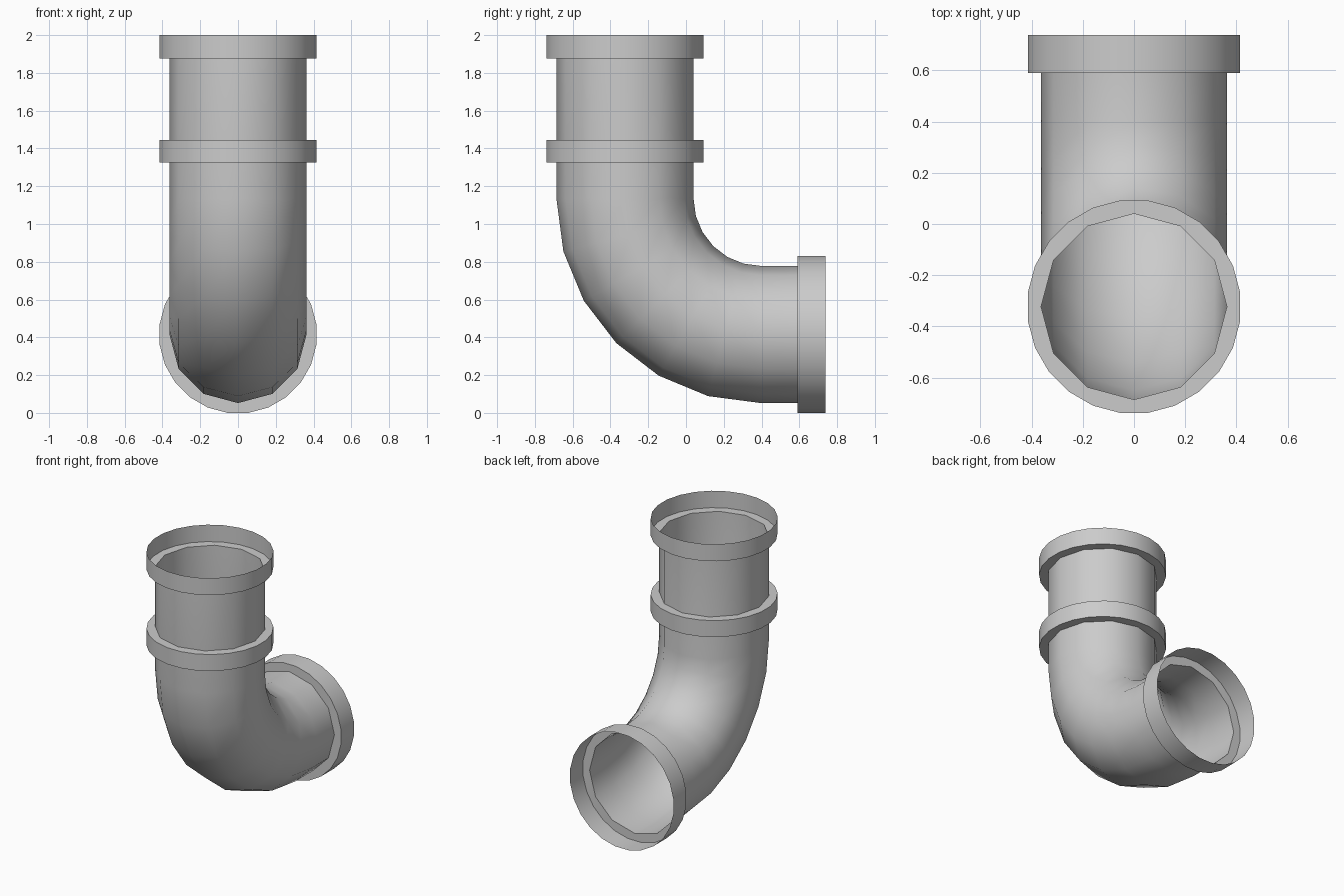
import bpy, bmesh, math
from math import sin, cos, pi
from mathutils import Vector

cube = bpy.data.objects.get("Cube")
if cube:
    bpy.data.objects.remove(cube, do_unlink=True)

SIDES = 12
PIPE_R = 0.363
COLLAR_R = 0.415 / cos(pi / 24)   # flats of the 24-sided collar touch 0.415
AXIS_Y, AXIS_Z = -0.323, 0.415    # vertical and horizontal pipe axes
BEND_R = 0.72

grey = bpy.data.materials.new("pipe_grey")
grey.use_nodes = True
colour = (0.6, 0.6, 0.6, 1)
grey.diffuse_color = colour
grey.node_tree.nodes["Principled BSDF"].inputs["Base Color"].default_value = colour


def finish(name, bm, angle):
    mesh = bpy.data.meshes.new(name)
    bm.to_mesh(mesh)
    bm.free()
    mesh.materials.append(grey)
    obj = bpy.data.objects.new(name, mesh)
    bpy.context.collection.objects.link(obj)
    bpy.ops.object.select_all(action="DESELECT")
    obj.select_set(True)
    bpy.context.view_layer.objects.active = obj
    bpy.ops.object.shade_smooth_by_angle(angle=math.radians(angle))
    return obj


def circle(bm, count, radius, z, offset=0.0):
    angles = [2 * pi * (i + offset) / count for i in range(count)]
    return [bm.verts.new((radius * cos(a), radius * sin(a), z)) for a in angles]


# Elbow pipe: a 12-sided section swept down, round a quarter bend, and back
centre = Vector((0, AXIS_Y + BEND_R, AXIS_Z + BEND_R))
stations = [(Vector((0, AXIS_Y, 1.877)), 0.0)]
for k in range(7):
    a = k * pi / 12
    stations.append((centre - BEND_R * Vector((0, cos(a), sin(a))), a))
stations.append((Vector((0, 0.59, AXIS_Z)), pi / 2))

bm = bmesh.new()
rings = []
for point, a in stations:
    across = Vector((0, cos(a), sin(a)))
    rings.append([bm.verts.new(point + PIPE_R * (cos(t) * Vector((1, 0, 0)) + sin(t) * across))
                  for t in (2 * pi * i / SIDES for i in range(SIDES))])
for upper, lower in zip(rings, rings[1:]):
    for i in range(SIDES):
        j = (i + 1) % SIDES
        bm.faces.new((lower[i], lower[j], upper[j], upper[i]))
finish("elbow_pipe", bm, 50)


# Collars: 24-sided bands joined to the pipe by a flat shoulder
def collar(name, height, closed):
    bm = bmesh.new()
    low = circle(bm, 2 * SIDES, COLLAR_R, 0, 0.5)
    high = circle(bm, 2 * SIDES, COLLAR_R, height, 0.5)
    for i in range(2 * SIDES):
        j = (i + 1) % (2 * SIDES)
        bm.faces.new((low[i], low[j], high[j], high[i]))

    def shoulder(outer, z, up):
        inner = circle(bm, SIDES, PIPE_R, z)
        for i in range(SIDES):
            n = (i + 1) % SIDES
            for face in ((inner[i], outer[2 * i], outer[2 * i - 1]),
                         (inner[i], inner[n], outer[2 * i + 1], outer[2 * i])):
                bm.faces.new(face[::-1] if up else face)

    shoulder(low, 0, False)
    if closed:
        shoulder(high, height, True)
    return finish(name, bm, 40)


collar("top_socket", 0.123, False).location = (0, AXIS_Y, 1.877)
collar("middle_collar", 0.12, True).location = (0, AXIS_Y, 1.325)
back = collar("back_socket", 0.148, False)
back.location = (0, 0.59, AXIS_Z)
back.rotation_euler.x = -pi / 2
